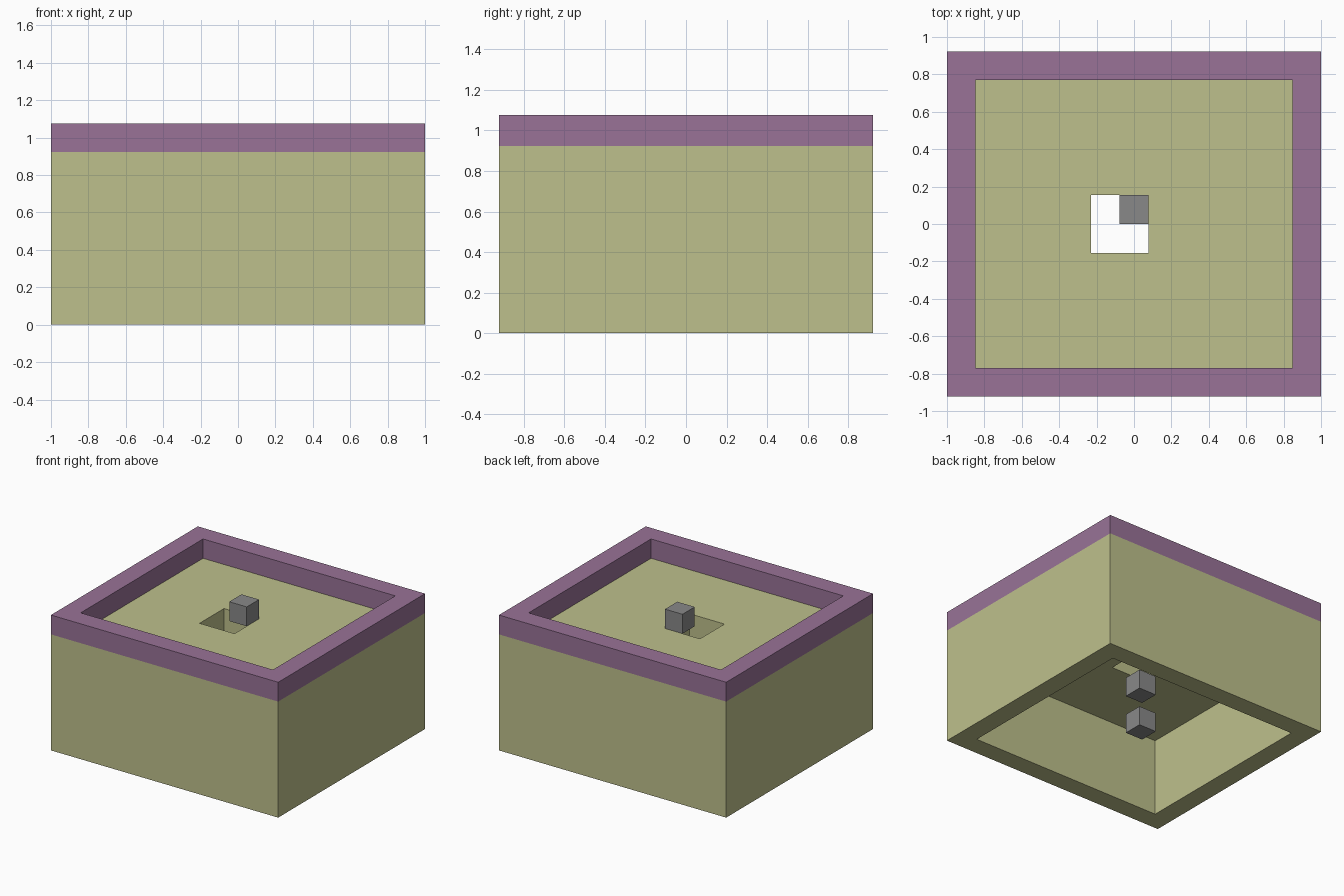
import bpy
import bmesh
from mathutils import Matrix, Vector

if "Cube" in bpy.data.objects:
    bpy.data.objects.remove(bpy.data.objects["Cube"], do_unlink=True)

U = 2 / 13                      # one block
ORIGIN = Vector((-6.5, -6, 0))  # grid corner, in blocks


def material(name, rgb):
    mat = bpy.data.materials.new(name)
    mat.use_nodes = True
    mat.diffuse_color = (*rgb, 1)
    mat.node_tree.nodes["Principled BSDF"].inputs["Base Color"].default_value = (*rgb, 1)
    return mat


def box(name, low, high, mat=None):
    """Box between two grid corners, given in blocks."""
    low, high = Vector(low), Vector(high)
    bm = bmesh.new()
    centre = ((low + high) / 2 + ORIGIN) * U
    bmesh.ops.create_cube(bm, size=1, matrix=Matrix.Translation(centre)
                          @ Matrix.Diagonal((*((high - low) * U), 1)))
    mesh = bpy.data.meshes.new(name)
    bm.to_mesh(mesh)
    bm.free()
    if mat:
        mesh.materials.append(mat)
    obj = bpy.data.objects.new(name, mesh)
    bpy.context.collection.objects.link(obj)
    return obj


olive = material("pale olive", (0.515, 0.527, 0.262))
purple = material("dusty purple", (0.319, 0.171, 0.310))
grey = material("stone grey", (0.250, 0.250, 0.250))

# Hollow shell: room below, shallow tray on top, square shaft between them
shell = box("shell", (0, 0, 0), (13, 12, 7), olive)
cutters = [
    box("room_cutter", (1, 1, -1), (12, 11, 4)),
    box("tray_cutter", (1, 1, 6), (12, 11, 8)),
    box("shaft_cutter", (5, 5, 3), (7, 7, 6.5)),
]
for cutter in cutters:
    mod = shell.modifiers.new(cutter.name, "BOOLEAN")
    mod.operation = "DIFFERENCE"
    mod.solver = "EXACT"
    mod.object = cutter
bpy.context.view_layer.update()
graph = bpy.context.evaluated_depsgraph_get()
carved = bpy.data.meshes.new_from_object(shell.evaluated_get(graph))
shell.modifiers.clear()
shell.data = carved
for cutter in cutters:
    bpy.data.objects.remove(cutter, do_unlink=True)

# Purple rim: every face above the tray floor
carved.materials.clear()
carved.materials.append(olive)
carved.materials.append(purple)
bm = bmesh.new()
bm.from_mesh(carved)
bmesh.ops.bisect_plane(bm, geom=bm.verts[:] + bm.edges[:] + bm.faces[:], dist=1e-5,
                       plane_co=(0, 0, 6 * U), plane_no=(0, 0, 1))
for face in bm.faces:
    face.material_index = int(face.calc_center_median().z > 6.1 * U)
bm.to_mesh(carved)
bm.free()

# Floating column of blocks, every second one left out
for level in range(0, 7, 2):
    box(f"column_block_{level}", (6, 6, level), (7, 7, level + 1), grey)
